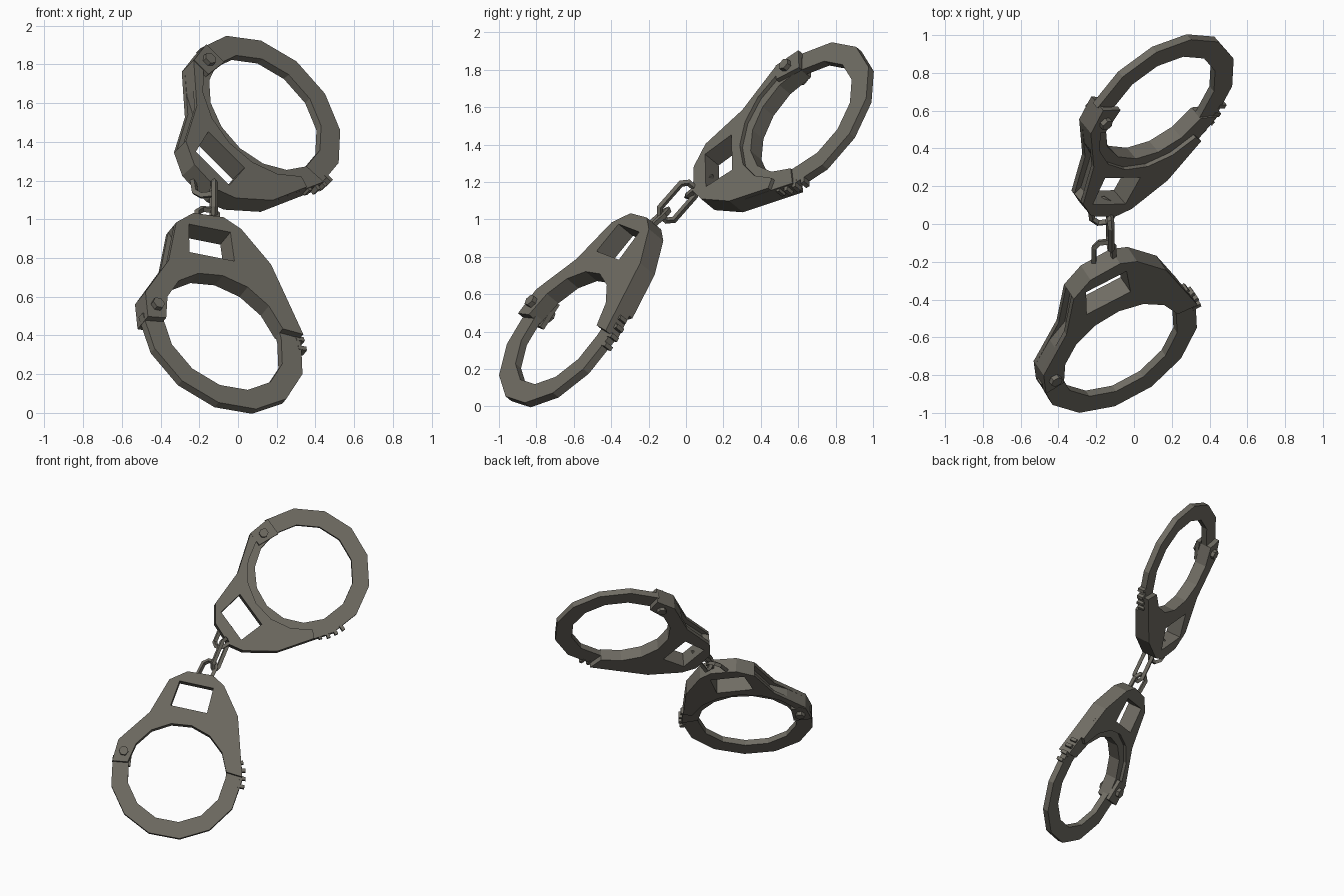
import bpy, bmesh, math
from mathutils import Vector, Matrix

if "Cube" in bpy.data.objects:
    bpy.data.objects.remove(bpy.data.objects["Cube"])

steel = bpy.data.materials.new("dark_steel")
steel.diffuse_color = (0.16, 0.15, 0.125, 1)
steel.use_nodes = True
steel.node_tree.nodes["Principled BSDF"].inputs["Base Color"].default_value = steel.diffuse_color


def finish(obj_name, curve, matrix):
    """Turn a curve into a flat-shaded mesh object placed by matrix."""
    tmp = bpy.data.objects.new("tmp", curve)
    bpy.context.scene.collection.objects.link(tmp)
    dg = bpy.context.evaluated_depsgraph_get()
    mesh = bpy.data.meshes.new_from_object(tmp.evaluated_get(dg))
    bpy.data.objects.remove(tmp)
    bm = bmesh.new()
    bm.from_mesh(mesh)
    bmesh.ops.remove_doubles(bm, verts=bm.verts, dist=0.0005)
    bmesh.ops.recalc_face_normals(bm, faces=bm.faces)
    for f in bm.faces:
        f.smooth = False
        f.material_index = 0
    bm.to_mesh(mesh)
    bm.free()
    mesh.materials.clear()
    mesh.materials.append(steel)
    obj = bpy.data.objects.new(obj_name, mesh)
    obj.matrix_world = matrix
    bpy.context.scene.collection.objects.link(obj)


def add_loop(curve, pts):
    s = curve.splines.new('POLY')
    s.points.add(len(pts) - 1)
    for p, c in zip(s.points, pts):
        p.co = (*c, 1) if len(c) == 3 else (c[0], c[1], 0, 1)
    s.use_cyclic_u = True


def plate(name, frame, loops, z0, z1):
    """Flat plate from an outline and optional holes, between two heights."""
    c = bpy.data.curves.new(name, 'CURVE')
    c.dimensions = '2D'
    c.fill_mode = 'BOTH'
    c.extrude = (z1 - z0) / 2
    for pts in loops:
        add_loop(c, pts)
    finish(name, c, frame @ Matrix.Translation((0, 0, (z0 + z1) / 2)))


def arc(r, a0, a1, n):
    return [(r * math.cos(math.radians(a0 + (a1 - a0) * i / n)),
             r * math.sin(math.radians(a0 + (a1 - a0) * i / n))) for i in range(n + 1)]


def frame_of(center, normal, axis):
    """Cuff frame: local y points to the chain, local z is the plain face."""
    z = Vector(normal).normalized()
    y = Vector(axis)
    y = (y - z * y.dot(z)).normalized()
    m = Matrix((y.cross(z), y, z)).transposed().to_4x4()
    return Matrix.Translation(center) @ m


crown = [(-.195, .645), (-.08, .73), (.10, .74), (.195, .685), (.34, .49)]
window = [(-.12, .65), (.125, .65), (.12, .465), (-.145, .465)]


def cuff(tag, frame, phase):
    inner = arc(.355, 13, 180, 7)
    hinge = [(-.465, -.015), (-.455, .145)]
    tail = [(.465, .07)]
    # body: front cheek, core with a side pocket, short raised back cheek
    plate(tag + "_front_cheek", frame,
          [hinge + [(-.28, .385)] + crown + tail + inner, window], .03, .058)
    plate(tag + "_core", frame,
          [hinge + [(-.35, .285), (-.245, .37), (-.175, .60)] + crown + tail + inner, window],
          -.032, .03)
    plate(tag + "_back_cheek", frame,
          [[(-.455, .145), (-.28, .385)] + crown + [(.42, .22)] + arc(.41, 28, 160, 6), window],
          -.055, -.032)
    # swinging bow
    end = phase + 191
    tuck = [math.radians(378)]
    plate(tag + "_bow", frame,
          [arc(.472, phase, end, 7) + [(.468 * math.cos(a), .468 * math.sin(a)) for a in tuck]
           + [(.36 * math.cos(a), .36 * math.sin(a)) for a in tuck] + arc(.352, end, phase, 7)],
          -.022, .022)
    # hinge clamp and bolt
    plate(tag + "_hinge_clamp", frame,
          [[(-.465, -.015), (-.455, .145), (-.35, .145), (-.335, -.015)]], -.058, -.03)
    bolt = [(-.40 + x, .07 + y) for x, y in arc(.034, 0, 300, 5)]
    plate(tag + "_hinge_bolt", frame, [bolt], -.085, .085)
    # ratchet teeth on the outer edge
    for i in range(4):
        a = math.radians(1 + 7 * i)
        r = .475 if i < 3 else .465
        t = frame @ Matrix.Rotation(a, 4, 'Z') @ Matrix.Translation((r, 0, 0))
        plate(f"{tag}_tooth_{i + 1}", t,
              [[(-.03, -.012), (.018, -.012), (.018, .012), (-.03, .012)]], -.024, .024)


right = Vector((.819, .574, 0))
up = Vector((-.287, .41, .866))
cuff("lower_cuff", frame_of((-.087, -.64, .397), (.465, -.685, .565),
                            .216 * right + .976 * up), 176)
cuff("upper_cuff", frame_of((.128, .635, 1.538), (-.545, .645, -.53),
                            -.81 * right - .59 * up), 180)


def link(name, center, along, side, half_len, half_wid):
    """Chain link: rounded loop of square wire."""
    c = bpy.data.curves.new(name, 'CURVE')
    c.dimensions = '3D'
    c.bevel_depth = .018
    c.bevel_resolution = 0
    a, s = Vector(along).normalized(), Vector(side).normalized()
    k = half_len - half_wid * .6
    shape = [(k, 1), (half_len, .45), (half_len, -.45), (k, -1),
             (-k, -1), (-half_len, -.45), (-half_len, .45), (-k, 1)]
    add_loop(c, [tuple(a * l + s * (w * half_wid)) for l, w in shape])
    finish(name, c, Matrix.Translation(center))


# chain
link("lower_link", (-.16, -.16, .995), (0, .75, .66), (1, .1, -.1), .085, .052)
link("middle_link", (-.125, -.045, 1.095), (0, .66, .75), (-.1, .75, -.66), .115, .05)
link("upper_link", (-.175, .07, 1.175), (-.1, .75, .6), (1, .1, .1), .08, .052)
